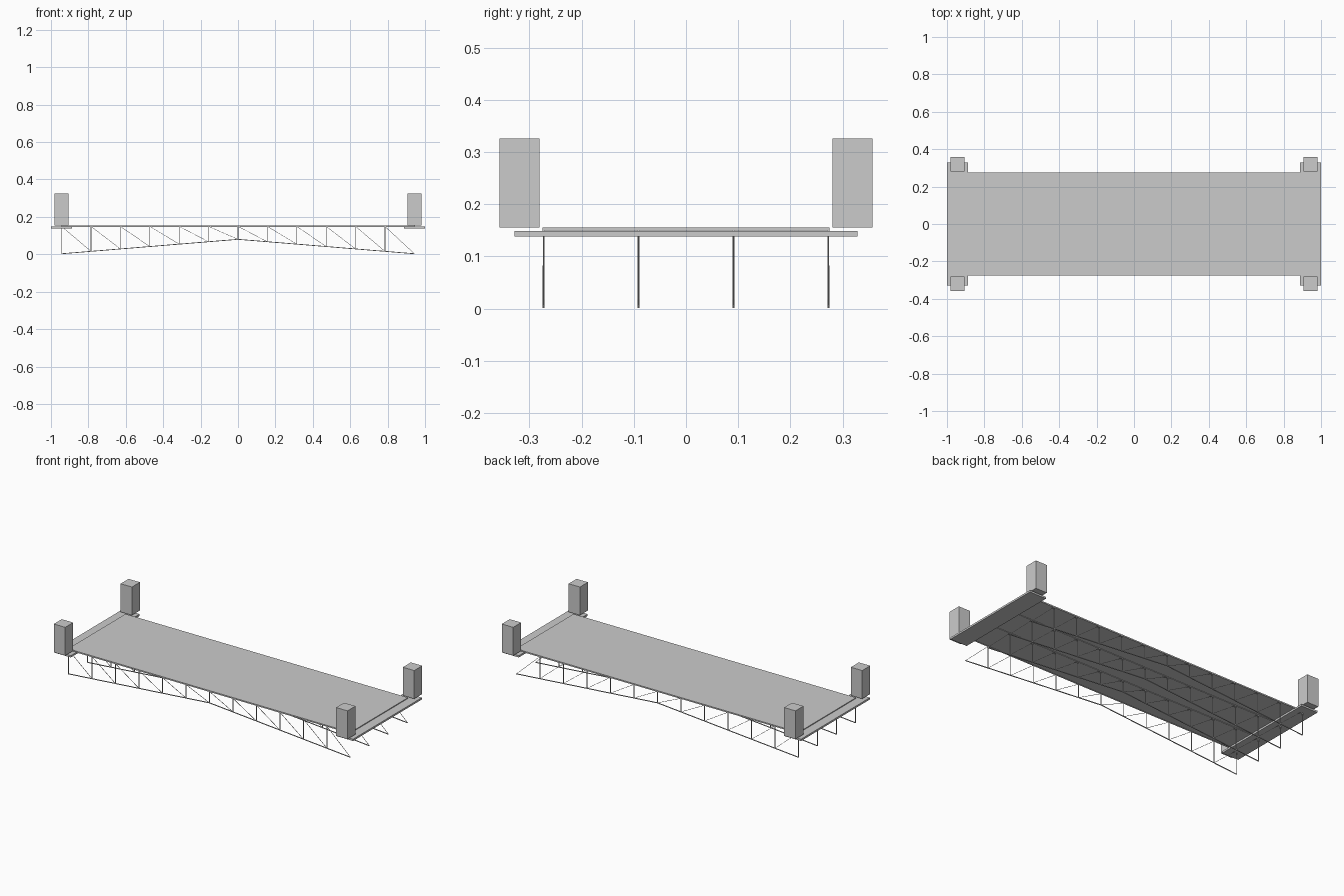
import bpy
from mathutils import Vector

if "Cube" in bpy.data.objects:
    bpy.data.objects.remove(bpy.data.objects["Cube"])

HALF, TOP, BOTTOM, CROWN = 0.943, 0.149, 0.003, 0.08
PANELS = 12


def box(name, x, y, z):
    """Box from (min, max) ranges."""
    bpy.ops.mesh.primitive_cube_add(size=1, location=[sum(r) / 2 for r in (x, y, z)])
    ob = bpy.context.object
    ob.name = name
    ob.scale = [r[1] - r[0] for r in (x, y, z)]
    return ob


def bar(name, a, b, width):
    """Square bar between two points in a truss plane."""
    a, b = Vector(a), Vector(b)
    bpy.ops.mesh.primitive_cube_add(size=1, location=(a + b) / 2)
    ob = bpy.context.object
    ob.name = name
    ob.rotation_euler = (b - a).to_track_quat('X', 'Z').to_euler()
    ob.scale = ((b - a).length, width, width)
    return ob


def low(x):
    return CROWN + (BOTTOM - CROWN) * abs(x) / HALF


# Deck slab
box("deck", (-0.945, 0.945), (-0.275, 0.275), (0.150, 0.155))

# Bearing plates and corner pillars at both ends
for s in (-1, 1):
    box("bearing_plate", sorted((s * 0.888, s * 1.0)), (-0.329, 0.329), (0.138, 0.149))
    for t in (-1, 1):
        box("pillar", sorted((s * 0.906, s * 0.982)),
            sorted((t * 0.281, t * 0.357)), (0.155, 0.326))

# Four trusses with arched lower chords
xs = [-HALF + 2 * HALF * i / PANELS for i in range(PANELS + 1)]
for y in (-0.273, -0.091, 0.091, 0.273):
    bar("top_chord", (-HALF, y, TOP), (HALF, y, TOP), 0.004)
    for s in (-1, 1):
        bar("bottom_chord", (s * HALF, y, BOTTOM), (0, y, CROWN), 0.004)
    for x0, x1 in zip(xs, xs[1:]):
        bar("vertical", (x0, y, low(x0)), (x0, y, TOP), 0.003)
        bar("diagonal", (x0, y, TOP), (x1, y, low(x1)), 0.002)
